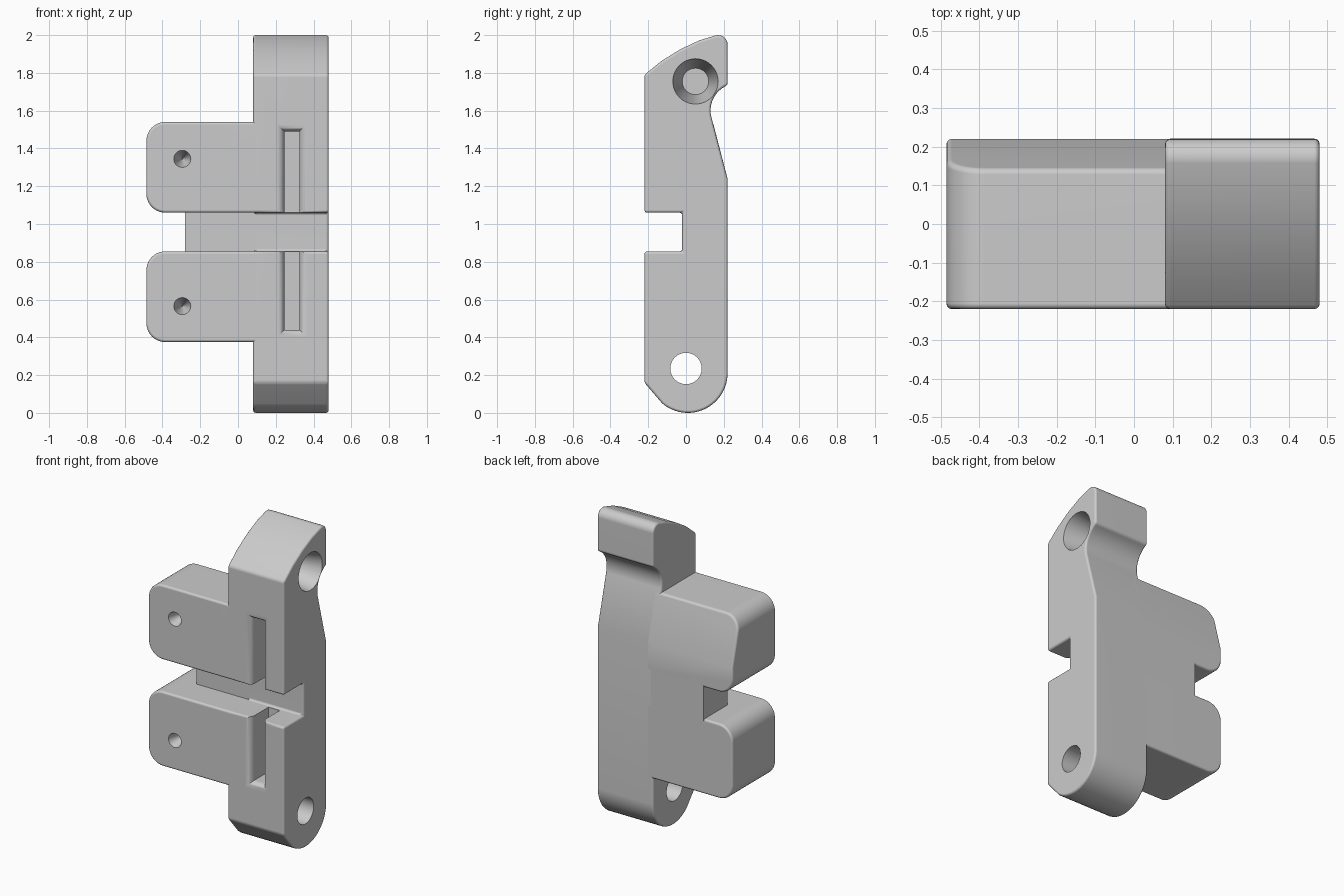
import bpy, bmesh
from math import cos, sin, pi, radians
from mathutils import Matrix, Vector

cube = bpy.data.objects.get("Cube")
if cube:
    bpy.data.objects.remove(cube, do_unlink=True)

grey = bpy.data.materials.new("plain grey")
grey.use_nodes = True
grey.diffuse_color = (0.6, 0.6, 0.6, 1)
grey.node_tree.nodes["Principled BSDF"].inputs["Base Color"].default_value = (0.6, 0.6, 0.6, 1)

FRONT, BACK, ROUND = -0.22, 0.22, 0.014
NOTCH_LOW, NOTCH_HIGH, NOTCH_Y = 0.855, 1.06, -0.02
LEFT, INNER, RIGHT = -0.485, 0.08, 0.48


def arc(cx, cy, r, start, end, steps):
    angles = [radians(start + (end - start) * i / steps) for i in range(steps + 1)]
    return [(cx + r * cos(a), cy + r * sin(a)) for a in angles]


def make_object(name, bm):
    bmesh.ops.recalc_face_normals(bm, faces=bm.faces[:])
    mesh = bpy.data.meshes.new(name)
    bm.to_mesh(mesh)
    bm.free()
    mesh.materials.append(grey)
    obj = bpy.data.objects.new(name, mesh)
    bpy.context.collection.objects.link(obj)
    return obj


def prism(points, axis, low, high):
    """Extrude a 2D outline along x or y."""
    bm = bmesh.new()
    place = (lambda a, b: (low, a, b)) if axis == "x" else (lambda a, b: (a, low, b))
    face = bm.faces.new([bm.verts.new(place(a, b)) for a, b in points])
    geom = bmesh.ops.extrude_face_region(bm, geom=[face])["geom"]
    shift = Vector((high - low, 0, 0)) if axis == "x" else Vector((0, high - low, 0))
    bmesh.ops.translate(bm, vec=shift, verts=[g for g in geom if isinstance(g, bmesh.types.BMVert)])
    bmesh.ops.recalc_face_normals(bm, faces=bm.faces[:])
    return bm


def apply_modifier(obj, kind, **settings):
    mod = obj.modifiers.new(kind.lower(), kind)
    for key, value in settings.items():
        setattr(mod, key, value)
    bpy.ops.object.select_all(action="DESELECT")
    obj.select_set(True)
    bpy.context.view_layer.objects.active = obj
    bpy.ops.object.modifier_apply(modifier=mod.name)


def soften(obj):
    apply_modifier(obj, "BEVEL", width=ROUND, segments=3, limit_method="ANGLE",
                   angle_limit=radians(32))


def cut(obj, cutter):
    cutter.hide_render = True
    apply_modifier(obj, "BOOLEAN", operation="DIFFERENCE", solver="EXACT", object=cutter)
    bpy.data.objects.remove(cutter, do_unlink=True)


def finish(obj):
    bpy.ops.object.select_all(action="DESELECT")
    obj.select_set(True)
    bpy.context.view_layer.objects.active = obj
    bpy.ops.object.shade_smooth_by_angle(angle=radians(32))
    obj.modifiers.new("weighted normals", "WEIGHTED_NORMAL").keep_sharp = True


def cone_cutter(name, start, end, r_start, r_end):
    """Round cutter running from one point to another."""
    start, end = Vector(start), Vector(end)
    way = end - start
    bm = bmesh.new()
    matrix = Matrix.Translation((start + end) / 2) @ way.to_track_quat("Z", "Y").to_matrix().to_4x4()
    bmesh.ops.create_cone(bm, cap_ends=True, segments=40, radius1=r_start, radius2=r_end,
                          depth=way.length, matrix=matrix)
    return make_object(name, bm)


def slot_cutter(x0, x1, z0, z1, floor, r):
    """Long slot whose mouth flares out in a quarter round."""
    rings = [(FRONT - 0.05, r)]
    for i in range(7):
        a = pi / 2 * i / 6
        rings.append((FRONT + r - r * cos(a), r - r * sin(a)))
    rings.append((floor, 0))
    bm = bmesh.new()
    loops = []
    for y, o in rings:
        corners = [(x0 - o, z0 - o), (x1 + o, z0 - o), (x1 + o, z1 + o), (x0 - o, z1 + o)]
        loops.append([bm.verts.new((x, y, z)) for x, z in corners])
    for a, b in zip(loops, loops[1:]):
        for i in range(4):
            j = (i + 1) % 4
            bm.faces.new((a[i], a[j], b[j], b[i]))
    bm.faces.new(loops[0])
    bm.faces.new(loops[-1])
    return make_object("slot_cutter", bm)


# Main column: side profile with rounded foot, back hollow, curved head and front notch
profile = [(FRONT, 0.16)]
profile += arc(0.01, 0.21, 0.21, 230, 360, 18)
profile += [(BACK, 1.24)]
profile += arc(0.275, 1.6, 0.145, 194, 112, 12)
profile += arc(0.17, 1.95, 0.05, 0, 105, 7)
profile += [(0.07, 1.972), (-0.03, 1.925), (-0.13, 1.863), (FRONT, 1.79)]
profile += [(FRONT, NOTCH_HIGH), (NOTCH_Y, NOTCH_HIGH), (NOTCH_Y, NOTCH_LOW), (FRONT, NOTCH_LOW)]
column = make_object("column", prism(profile, "x", INNER, RIGHT))
soften(column)
cut(column, slot_cutter(0.245, 0.325, 0.44, 1.49, -0.04, 0.04))
cut(column, cone_cutter("pivot_hole_cutter", (0, 0, 0.235), (1, 0, 0.235), 0.083, 0.083))
cut(column, cone_cutter("socket_cutter", (RIGHT + 0.01, 0.05, 1.755), (0.23, 0.05, 1.755), 0.122, 0.07))
finish(column)


# Side blocks with rounded outer corners and a drilled dimple each
def side_block(name, low, high, dimple_z):
    r, end = 0.1, INNER + 0.05
    outline = arc(LEFT + r, high - r, r, 90, 180, 10) + arc(LEFT + r, low + r, r, 180, 270, 10)
    bm = prism(outline + [(end, low), (end, high)], "y", FRONT, BACK)
    if high > 1.24:
        # sloping back of the upper block
        result = bmesh.ops.bisect_plane(bm, geom=bm.verts[:] + bm.edges[:] + bm.faces[:],
                                        plane_co=(0, BACK, 1.24), plane_no=(0, 1, 0.26),
                                        clear_outer=True)
        rim = [g for g in result["geom_cut"] if isinstance(g, bmesh.types.BMEdge)]
        bmesh.ops.edgeloop_fill(bm, edges=[e for e in rim if e.is_boundary])
    block = make_object(name, bm)
    soften(block)
    cut(block, cone_cutter("dimple_cutter", (-0.295, FRONT - 0.01, dimple_z),
                           (-0.295, FRONT + 0.15, dimple_z), 0.048, 0.001))
    finish(block)


side_block("upper_side_block", NOTCH_HIGH, 1.54, 1.345)
side_block("lower_side_block", 0.375, NOTCH_LOW, 0.565)

# Web joining the blocks behind the notch
web_outline = [(-0.28, 0.8), (INNER + 0.05, 0.8), (INNER + 0.05, 1.12), (-0.28, 1.12)]
finish(make_object("web", prism(web_outline, "y", NOTCH_Y, BACK)))
